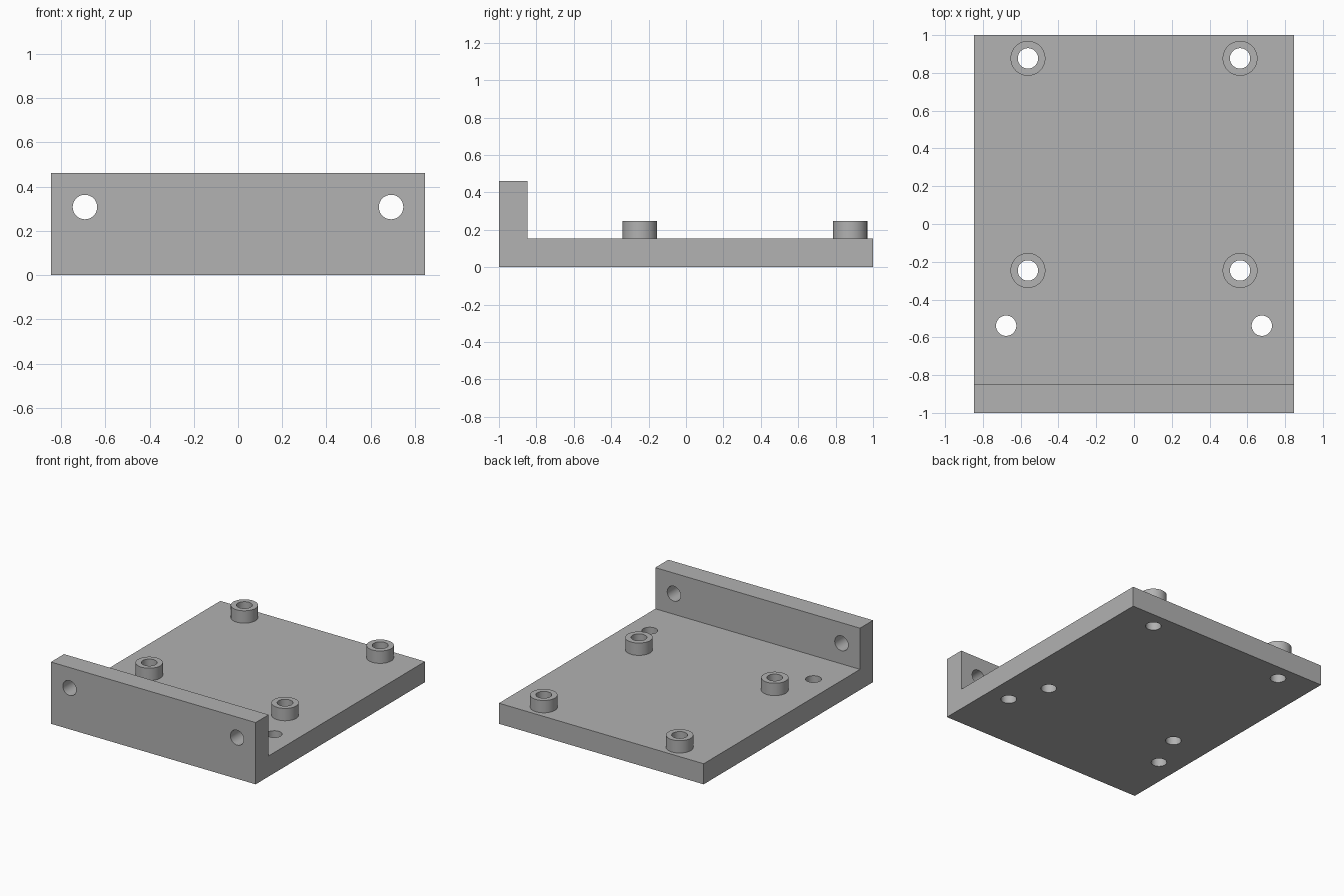
import bpy, bmesh, math
from mathutils import Matrix, Vector

if "Cube" in bpy.data.objects:
    bpy.data.objects.remove(bpy.data.objects["Cube"])

U = 1 / 65  # model is 130 units long, scaled to 2
W, L, T, H = 55, 65, 10, 30  # half width, half length, thickness, wall height

grey = bpy.data.materials.new("plain grey")
grey.diffuse_color = (0.445, 0.445, 0.445, 1)
grey.use_nodes = True
grey.node_tree.nodes["Principled BSDF"].inputs["Base Color"].default_value = grey.diffuse_color


def make_object(name, bm):
    bmesh.ops.scale(bm, vec=(U, U, U), verts=bm.verts)
    bmesh.ops.recalc_face_normals(bm, faces=bm.faces)
    mesh = bpy.data.meshes.new(name)
    bm.to_mesh(mesh)
    bm.free()
    mesh.materials.append(grey)
    obj = bpy.data.objects.new(name, mesh)
    bpy.context.collection.objects.link(obj)
    return obj


def add_cylinder(bm, centre, radius, depth, along_y=False):
    turn = Matrix.Rotation(math.pi / 2 if along_y else 0, 4, 'X')
    bmesh.ops.create_cone(bm, cap_ends=True, segments=64, radius1=radius,
                          radius2=radius, depth=depth,
                          matrix=Matrix.Translation(centre) @ turn)


# L-shaped bracket: side profile extruded across the width
bm = bmesh.new()
profile = [(-L, 0), (L, 0), (L, T), (-L + T, T), (-L + T, H), (-L, H)]
face = bm.faces.new([bm.verts.new((-W, y, z)) for y, z in profile])
side = bmesh.ops.extrude_face_region(bm, geom=[face])
bmesh.ops.translate(bm, vec=(2 * W, 0, 0),
                    verts=[v for v in side["geom"] if isinstance(v, bmesh.types.BMVert)])
bracket = make_object("bracket", bm)

# Four standoffs, sunk into the plate before merging
bosses, holes = bmesh.new(), bmesh.new()
for s in (-1, 1):
    for y in (57, -16):
        add_cylinder(bosses, Vector((s * 36.5, y, 10.5)), 6, 11)
        add_cylinder(holes, Vector((s * 36.5, y, 8)), 3.5, 30)
    # Plate mounting hole and wall mounting hole
    add_cylinder(holes, Vector((s * 44, -35, 5)), 3.5, 20)
    add_cylinder(holes, Vector((s * 45, -60, 20)), 3.6, 20, along_y=True)
standoffs = make_object("standoffs", bosses)
cutter = make_object("hole_cutter", holes)

# Merge the standoffs, then drill all holes
bpy.context.view_layer.objects.active = bracket
bracket.select_set(True)
for tool, operation in ((standoffs, 'UNION'), (cutter, 'DIFFERENCE')):
    tool.hide_render = True
    mod = bracket.modifiers.new(operation.lower(), 'BOOLEAN')
    mod.object, mod.operation, mod.solver = tool, operation, 'EXACT'
    bpy.ops.object.modifier_apply(modifier=mod.name)
    bpy.data.objects.remove(tool)

bpy.ops.object.shade_smooth_by_angle(angle=math.radians(30))
